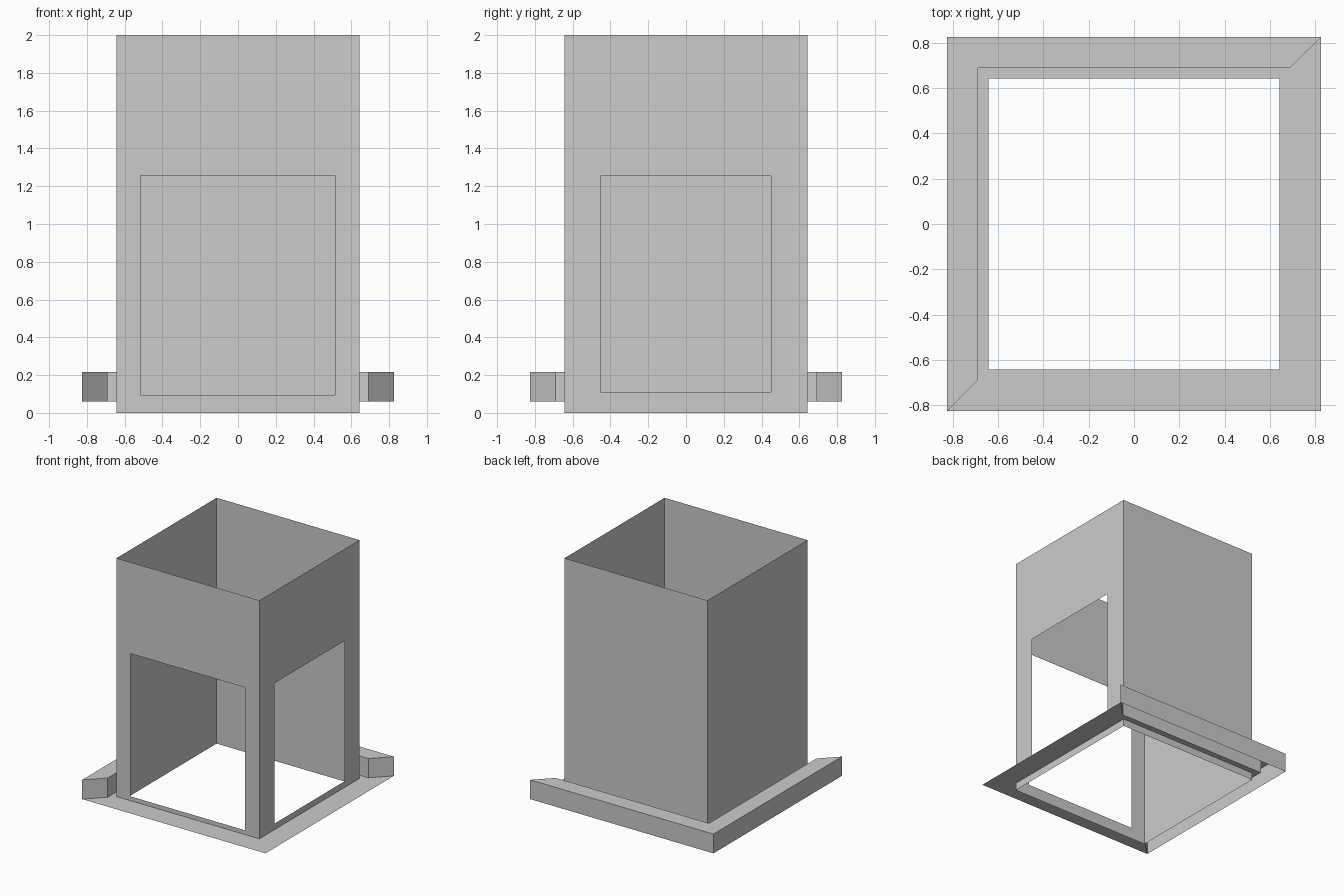
import bpy

if "Cube" in bpy.data.objects:
    bpy.data.objects.remove(bpy.data.objects["Cube"])

T, M, B = 0.643, 0.69, 0.825      # tower wall, kerb inner line, flange outer line
ZF, ZK, H = 0.06, 0.217, 2.0      # flange height, kerb top, tower top


def make(name, faces):
    """Build an open sheet object from quads, merging shared corners."""
    verts, index, polys = [], {}, []
    for face in faces:
        for p in face:
            if p not in index:
                index[p] = len(verts)
                verts.append(p)
        polys.append([index[p] for p in face])
    mesh = bpy.data.meshes.new(name)
    mesh.from_pydata(verts, [], polys)
    obj = bpy.data.objects.new(name, mesh)
    bpy.context.collection.objects.link(obj)
    return obj


def square(r, z):
    """Corners counter-clockwise from front left."""
    return [(-r, -r, z), (r, -r, z), (r, r, z), (-r, r, z)]


def rect(a0, a1, z0, z1, place):
    return [place(a, z) for a, z in ((a0, z0), (a1, z0), (a1, z1), (a0, z1))]


def framed_wall(a0, a1, z0, z1, place):
    """Wall panel with a rectangular opening."""
    o, i = rect(-T, T, 0.0, H, place), rect(a0, a1, z0, z1, place)
    return [(o[k], o[(k + 1) % 4], i[(k + 1) % 4], i[k]) for k in range(4)]


# Tower: open tube with openings in the front and right walls
lo, hi = square(T, 0.0), square(T, H)
walls = [(lo[k], lo[(k + 1) % 4], hi[(k + 1) % 4], hi[k]) for k in (2, 3)]
walls += framed_wall(-0.517, 0.513, 0.095, 1.257, lambda a, z: (a, -T, z))
walls += framed_wall(-0.452, 0.45, 0.11, 1.253, lambda a, z: (T, a, z))
make("tower_walls", walls)

# Flat flange: narrow ring all round, widened at front and right
a, b, c = square(T, ZF), square(M, ZF), square(B, ZF)
flange = [(b[k], b[(k + 1) % 4], a[(k + 1) % 4], a[k]) for k in range(4)]
flange += [(c[k], c[k + 1], b[k + 1], b[k]) for k in (0, 1)]
make("base_flange", flange)

# Raised kerb on back and left, open underneath, mitred ends
bt, ct = square(M, ZK), square(B, ZK)
kerb = []
for k, n in ((2, 3), (3, 0)):
    kerb += [(c[k], c[n], ct[n], ct[k]),
             (ct[k], ct[n], bt[n], bt[k]),
             (b[n], b[k], bt[k], bt[n])]
kerb += [(b[2], c[2], ct[2], bt[2]), (c[0], b[0], bt[0], ct[0])]
make("raised_kerb", kerb)
